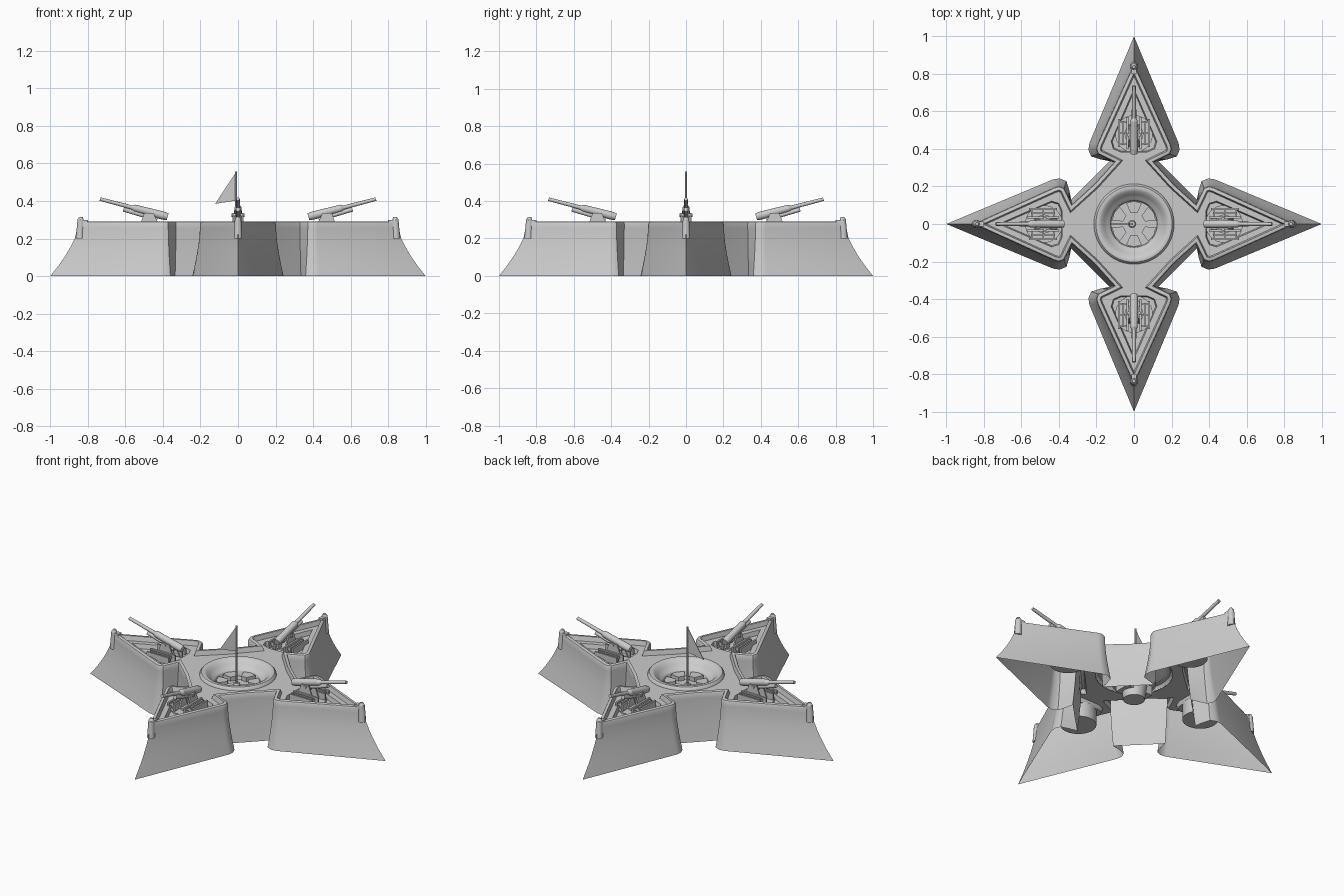
import bpy, bmesh, math
from math import sin, cos, pi, radians
from mathutils import Matrix, Vector

if "Cube" in bpy.data.objects:
    bpy.data.objects.remove(bpy.data.objects["Cube"])

def finish(bm, name, angle=35):
    bmesh.ops.recalc_face_normals(bm, faces=bm.faces)
    me = bpy.data.meshes.new(name)
    bm.to_mesh(me)
    bm.free()
    ob = bpy.data.objects.new(name, me)
    bpy.context.collection.objects.link(ob)
    bpy.context.view_layer.objects.active = ob
    bpy.ops.object.select_all(action='DESELECT')
    ob.select_set(True)
    bpy.ops.object.shade_smooth_by_angle(angle=radians(angle))
    return ob

def four(ob, name):
    """Repeat an arm part on the other three arms."""
    for k in range(1, 4):
        c = ob.copy()
        c.name = f"{name}_{k + 1}"
        c.rotation_euler.z = k * pi / 2
        bpy.context.collection.objects.link(c)

def box(bm, x0, x1, y0, y1, z0, z1, m=Matrix()):
    t = Matrix.Translation(((x0 + x1) / 2, (y0 + y1) / 2, (z0 + z1) / 2))
    s = Matrix.Diagonal((x1 - x0, y1 - y0, z1 - z0, 1))
    bmesh.ops.create_cube(bm, size=1, matrix=m @ t @ s)

def rod(bm, a, b, r1, r2=None, seg=16):
    a, b = Vector(a), Vector(b)
    d = b - a
    m = Matrix.Translation((a + b) / 2) @ d.to_track_quat('Z', 'Y').to_matrix().to_4x4()
    bmesh.ops.create_cone(bm, cap_ends=True, segments=seg, radius1=r1,
                          radius2=r1 if r2 is None else r2, depth=d.length, matrix=m)

def spin4(pts, k):
    c, s = [(1, 0), (0, 1), (-1, 0), (0, -1)][k]
    return [(c * x - s * y, s * x + c * y) for x, y in pts]

def star(half):
    """Half an arm, tip to curtain middle, repeated into the whole outline."""
    quarter = half + [(y, x) for x, y in half[-2:0:-1]]
    return [p for k in range(4) for p in spin4(quarter, k)]

def inset(pts, d):
    out = []
    for i, p in enumerate(pts):
        p = Vector(p)
        e1 = (p - Vector(pts[i - 1])).normalized()
        e2 = (Vector(pts[(i + 1) % len(pts)]) - p).normalized()
        n1, n2 = Vector((-e1.y, e1.x)), Vector((-e2.y, e2.x))
        n = (n1 + n2) / (1 + n1.dot(n2))
        out.append(tuple(p + n * d))
    return out

def ring(bm, pts, z):
    return [bm.verts.new((x, y, z)) for x, y in pts]

def bridge(bm, a, b):
    n = len(a)
    for i in range(n):
        bm.faces.new((a[i], a[(i + 1) % n], b[(i + 1) % n], b[i]))

def loop_edges(bm, vs):
    return [bm.edges.get((vs[i - 1], vs[i])) or bm.edges.new((vs[i - 1], vs[i]))
            for i in range(len(vs))]

# Fort shell: flared walls, parapet, terrace with sunken gun pits
base = star([(1, 0), (.43, .238), (.395, .243), (.36, .228), (.345, .18), (.335, .13), (.233, .233)])
top = star([(.855, 0), (.425, .195), (.40, .202), (.372, .192), (.357, .16), (.33, .105), (.212, .212)])
mix = lambda t: [(a + (c - a) * t, b + (d - b) * t) for (a, b), (c, d) in zip(base, top)]
bm = bmesh.new()
levels = [(mix(0), 0), (mix(.3), .055), (mix(.56), .11), (mix(.76), .16), (mix(.91), .205),
          (mix(.98), .255), (top, .278), (inset(top, .004), .287), (inset(top, .009), .29),
          (inset(top, .021), .29), (inset(top, .028), .262)]
rings = [ring(bm, p, z) for p, z in levels]
for a, b in zip(rings, rings[1:]):
    bridge(bm, a, b)
edges = loop_edges(bm, rings[-1])
circle = [(.213 * cos(2 * pi * i / 48), .213 * sin(2 * pi * i / 48)) for i in range(48)]
edges += loop_edges(bm, ring(bm, circle, .262))
pit = [(.72, 0), (.44, .122), (.40, .11), (.383, .07), (.383, -.07), (.40, -.11), (.44, -.122)]
pits = []
for k in range(4):
    upper = ring(bm, spin4(pit, k), .262)
    edges += loop_edges(bm, upper)
    pits.append((k, upper))
bmesh.ops.triangle_fill(bm, use_beauty=True, edges=edges, normal=(0, 0, 1))
for k, upper in pits:
    lower = ring(bm, spin4(inset(pit, .006), k), .235)
    bridge(bm, upper, lower)
    bm.faces.new(lower)
finish(bm, "fort_shell")

# Round central basin
bm = bmesh.new()
prof = [(.215, .258), (.211, .272), (.203, .28), (.19, .282), (.175, .275), (.158, .256),
        (.142, .238), (.13, .232), (.125, .225), (.122, .195), (.03, .195)]
prev = None
for r, z in prof:
    cur = ring(bm, [(r * cos(2 * pi * i / 48), r * sin(2 * pi * i / 48)) for i in range(48)], z)
    if prev:
        bridge(bm, prev, cur)
    prev = cur
bm.faces.new(prev)
finish(bm, "central_basin")

# Ring of wedge blocks in the basin
bm = bmesh.new()
for k in range(6):
    a = k * pi / 3 + pi / 6
    pts = [(r * cos(a + s), r * sin(a + s)) for r, s in
           ((.06, -.3), (.118, -.36), (.122, 0), (.118, .36), (.06, .3))]
    lo, hi = ring(bm, pts, .195), ring(bm, pts, .226)
    bridge(bm, lo, hi)
    bm.faces.new(hi)
    bm.faces.new(lo)
finish(bm, "basin_blocks")

# Flagpole and pennant
bm = bmesh.new()
rod(bm, (-.01, 0, .19), (-.01, 0, .557), .006, seg=10)
rod(bm, (-.01, 0, .19), (-.01, 0, .21), .025, .015)
finish(bm, "flagpole")
bm = bmesh.new()
tri = [(-.012, .552), (-.122, .385), (-.012, .402)]
f, b = [[bm.verts.new((x, y, z)) for x, z in tri] for y in (-.002, .002)]
bridge(bm, f, b)
bm.faces.new(f)
bm.faces.new(b)
finish(bm, "pennant")

# Underground core hanging below the basin
bm = bmesh.new()
rod(bm, (0, 0, .1), (0, 0, .2), .06, .075, 24)
box(bm, -.09, .09, -.05, .05, .14, .195)
finish(bm, "basin_core")

# Watch post on each bastion tip
bm = bmesh.new()
rod(bm, (.842, 0, .2), (.838, 0, .3), .022, .017)
rod(bm, (.838, 0, .3), (.836, 0, .315), .017, .009)
box(bm, .80, .835, -.014, .014, .25, .3)
four(finish(bm, "watch_post"), "watch_post")

# Round gun platform in each pit
bm = bmesh.new()
rod(bm, (.48, 0, .15), (.48, 0, .243), .1, seg=32)
rod(bm, (.48, 0, .243), (.48, 0, .253), .05, seg=24)
four(finish(bm, "gun_platform"), "gun_platform")

# Gun carriage: side frames, cross bars, cheeks
bm = bmesh.new()
for s in (-1, 1):
    for y, x0, x1 in ((.034, .40, .57), (.058, .42, .55), (.08, .41, .56)):
        box(bm, x0, x1, s * y - .005, s * y + .005, .245, .285)
    for x in (.425, .485, .545):
        box(bm, x - .004, x + .004, min(s * .03, s * .083), max(s * .03, s * .083), .262, .276)
    cheek = [(.41, .25), (.53, .25), (.50, .335), (.45, .335)]
    vs = [[bm.verts.new((x, s * y, z)) for x, z in cheek] for y in (.021, .029)]
    bridge(bm, *vs)
    bm.faces.new(vs[0])
    bm.faces.new(vs[1])
rod(bm, (.475, -.035, .325), (.475, .035, .325), .009)
four(finish(bm, "gun_carriage"), "gun_carriage")

# Gun barrel: breech, sleeve, thin muzzle and recoil cradle
bm = bmesh.new()
at = lambda x, dz=0: (x, 0, .316 + (x - .375) * .262 + dz)
rod(bm, at(.375), at(.40), .019, .022)
rod(bm, at(.40), at(.55), .022, .019)
rod(bm, at(.55), at(.565), .019, .011)
rod(bm, at(.56), at(.735), .011, .0095)
rod(bm, at(.43, -.028), at(.61, -.022), .012)
rod(bm, (.45, 0, .25), (.48, 0, .32), .02)
four(finish(bm, "gun_barrel"), "gun_barrel")
